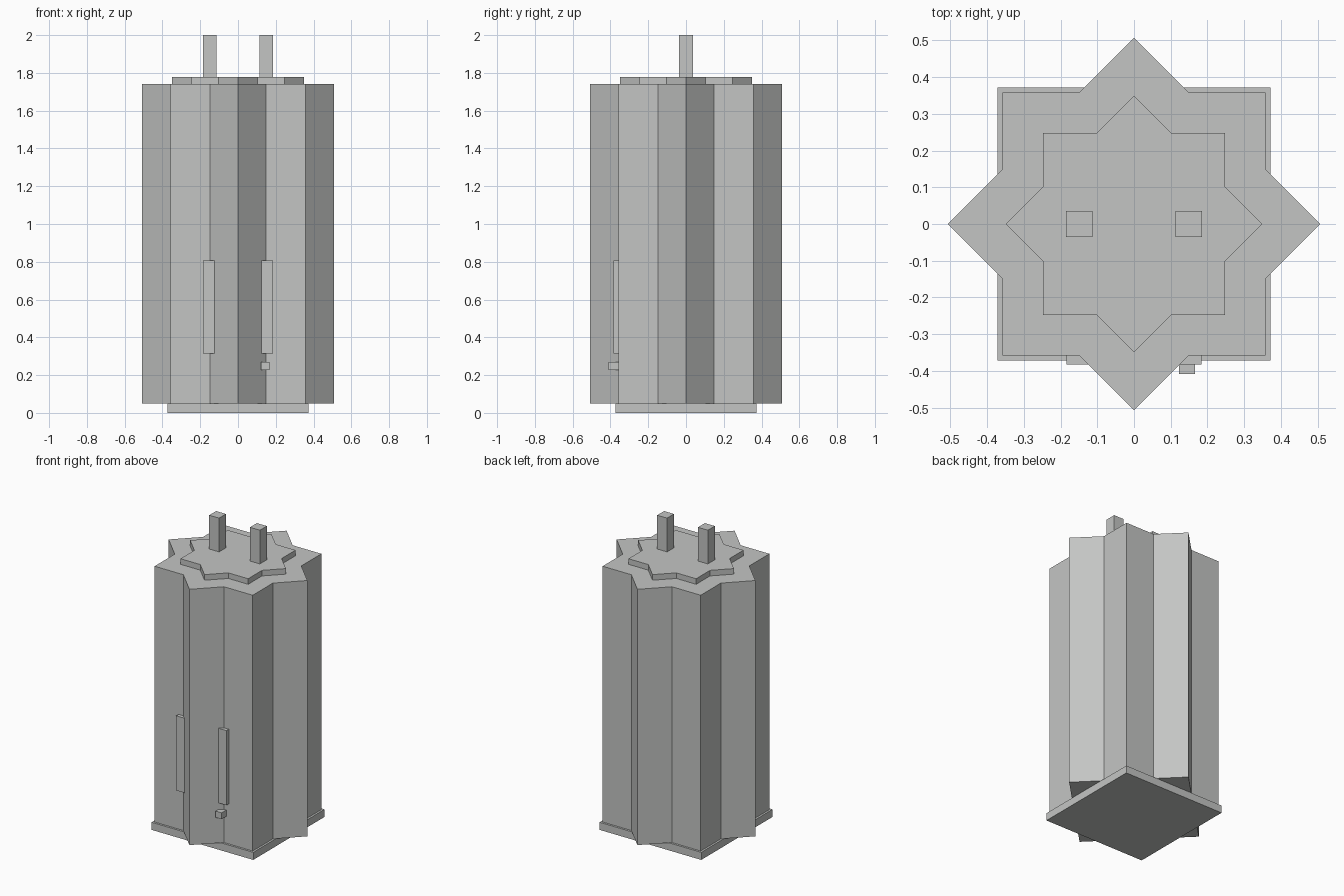
import bpy, bmesh, math

if "Cube" in bpy.data.objects:
    bpy.data.objects.remove(bpy.data.objects["Cube"])

grey = bpy.data.materials.new("plain grey")
grey.diffuse_color = (0.55, 0.56, 0.55, 1)
grey.use_nodes = True
grey.node_tree.nodes["Principled BSDF"].inputs["Base Color"].default_value = grey.diffuse_color


def prism(name, outline, z0, z1):
    """Extrude a flat outline from z0 up to z1."""
    bm = bmesh.new()
    face = bm.faces.new([bm.verts.new((x, y, z0)) for x, y in outline])
    top = bmesh.ops.extrude_face_region(bm, geom=[face])["geom"]
    bmesh.ops.translate(bm, vec=(0, 0, z1 - z0),
                        verts=[v for v in top if isinstance(v, bmesh.types.BMVert)])
    bmesh.ops.recalc_face_normals(bm, faces=bm.faces)
    mesh = bpy.data.meshes.new(name)
    bm.to_mesh(mesh)
    bm.free()
    mesh.materials.append(grey)
    obj = bpy.data.objects.new(name, mesh)
    bpy.context.collection.objects.link(obj)
    return obj


def star(radius):
    """Eight-pointed star made of two overlapping squares."""
    inner = radius * math.cos(math.pi / 4) / math.cos(math.pi / 8)
    return [((inner if i % 2 else radius) * math.cos(i * math.pi / 8),
             (inner if i % 2 else radius) * math.sin(i * math.pi / 8)) for i in range(16)]


def rect(x0, x1, y0, y1):
    return [(x0, y0), (x1, y0), (x1, y1), (x0, y1)]


# Square base, star-shaped body and lid
prism("base", rect(-0.372, 0.372, -0.372, 0.372), 0, 0.05)
prism("body", star(0.507), 0.05, 1.74)
prism("lid", star(0.35), 1.74, 1.777)

# Pair of top posts and front handles
for side, s in (("left", -1), ("right", 1)):
    x = 0.149 * s
    prism(side + "_post", rect(x - 0.036, x + 0.036, -0.036, 0.036), 1.777, 2.0)
    prism(side + "_handle", rect(x - 0.035, x + 0.035, -0.383, -0.34), 0.315, 0.808)

# Small knob under the right handle
prism("knob", rect(0.123, 0.166, -0.409, -0.35), 0.228, 0.27)
